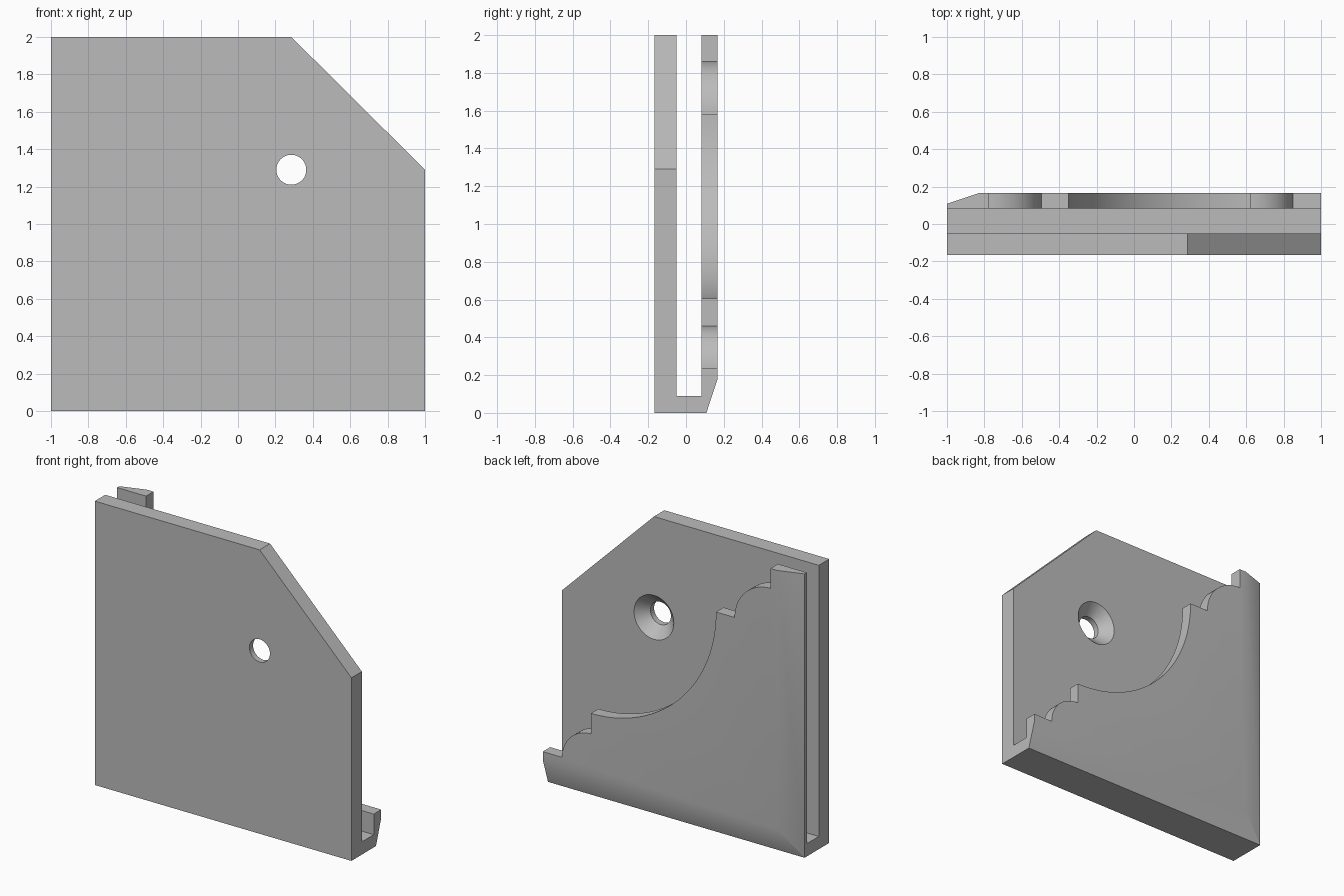
import bpy, bmesh
from math import pi, sin, cos, radians
from mathutils import Vector

cube = bpy.data.objects.get("Cube")
if cube:
    bpy.data.objects.remove(cube, do_unlink=True)

# Depths of the front plate, slot and back plate
FRONT, SLOT_FRONT, SLOT_BACK, BACK = -0.166, -0.05, 0.083, 0.166

grey = bpy.data.materials.new("plain grey")
grey.use_nodes = True
COLOUR = (0.5, 0.5, 0.5, 1)
grey.diffuse_color = COLOUR
grey.node_tree.nodes["Principled BSDF"].inputs["Base Color"].default_value = COLOUR


def prism(points, y0, y1):
    """Extrude an (x, z) outline from y0 to y1."""
    bm = bmesh.new()
    face = bm.faces.new([bm.verts.new((x, y0, z)) for x, z in points])
    moved = bmesh.ops.extrude_face_region(bm, geom=[face])["geom"]
    verts = [v for v in moved if isinstance(v, bmesh.types.BMVert)]
    bmesh.ops.translate(bm, verts=verts, vec=(0, y1 - y0, 0))
    bmesh.ops.recalc_face_normals(bm, faces=bm.faces)
    return bm


def make_object(name, bm):
    mesh = bpy.data.meshes.new(name)
    bm.to_mesh(mesh)
    bm.free()
    mesh.materials.append(grey)
    obj = bpy.data.objects.new(name, mesh)
    bpy.context.collection.objects.link(obj)
    return obj


def activate(obj):
    bpy.ops.object.select_all(action='DESELECT')
    obj.select_set(True)
    bpy.context.view_layer.objects.active = obj


def finish(obj):
    activate(obj)
    bpy.ops.object.shade_smooth_by_angle(angle=radians(30))
    weighted = obj.modifiers.new("flat large faces", 'WEIGHTED_NORMAL')
    weighted.keep_sharp = True


def arc(cx, cz, r, start, end, n):
    """Points along an arc, angles in quarter turns."""
    angles = [(start + (end - start) * i / n) * pi / 2 for i in range(n + 1)]
    return [(cx + r * cos(a), cz + r * sin(a)) for a in angles]


# Front plate with one corner cut off
front_plate = make_object("front_plate", prism(
    [(-1, 0), (1, 0), (1, 1.29), (0.285, 2), (-1, 2)], FRONT, SLOT_FRONT))

# Countersunk screw hole: a lathed cutter of (radius, depth)
bm = bmesh.new()
rings = []
for r, y in [(0.08, FRONT - 0.05), (0.08, SLOT_FRONT - 0.075), (0.165, SLOT_FRONT + 0.01)]:
    rings.append([bm.verts.new((0.285 + x, y, 1.29 + z))
                  for x, z in arc(0, 0, r, 0, 4, 48)[:-1]])
for a, b in zip(rings, rings[1:]):
    for i in range(len(a)):
        j = (i + 1) % len(a)
        bm.faces.new((a[i], a[j], b[j], b[i]))
bm.faces.new(rings[0])
bm.faces.new(rings[-1])
bmesh.ops.recalc_face_normals(bm, faces=bm.faces)
cutter = make_object("hole_cutter", bm)
cutter.hide_render = True
activate(front_plate)
cut = front_plate.modifiers.new("screw hole", 'BOOLEAN')
cut.operation = 'DIFFERENCE'
cut.solver = 'EXACT'
cut.object = cutter
bpy.ops.object.modifier_apply(modifier=cut.name)
bpy.data.objects.remove(cutter, do_unlink=True)
finish(front_plate)

# Floor of the slot
finish(make_object("slot_floor", prism(
    [(-1, 0), (1, 0), (1, 0.09), (-1, 0.09)], SLOT_FRONT, SLOT_BACK)))

# Back bracket with a moulded outline: round, step, hollow, step, round
outline = [(-1, 0), (1, 0), (1, 0.235)]
outline += arc(0.625, 0.235, 0.225, 0, 1, 16)
outline += arc(0.625, 1.58, 0.975, 3, 2, 40)
outline += arc(-0.775, 1.58, 0.28, 0, 1, 16)
outline += [(-0.775, 2), (-1, 2)]
bm = prism(outline, SLOT_BACK, BACK)

# Sloping bevels along the bottom and the right-hand edge
SLOPE, EDGE = 0.059, 0.108
for point, normal in [((0, EDGE, 0), (0, 0.18, -SLOPE)),
                      ((-1, EDGE, 0), (-SLOPE, 0.175, 0))]:
    bmesh.ops.bisect_plane(bm, geom=bm.verts[:] + bm.edges[:] + bm.faces[:],
                           plane_co=Vector(point), plane_no=Vector(normal).normalized(),
                           clear_outer=True)
    bmesh.ops.holes_fill(bm, edges=[e for e in bm.edges if e.is_boundary])
bmesh.ops.recalc_face_normals(bm, faces=bm.faces)
finish(make_object("back_bracket", bm))
